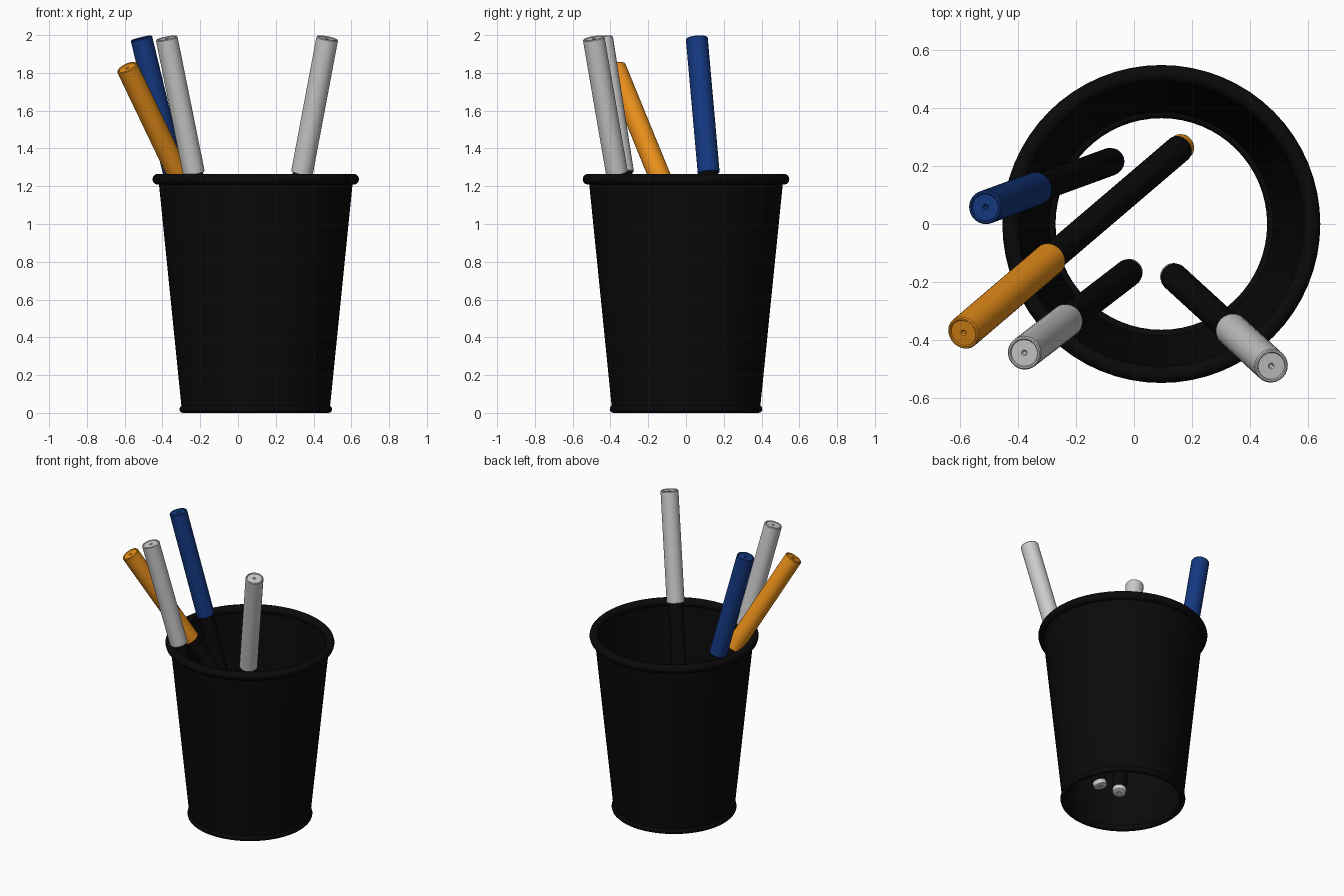
import bpy, bmesh, math
from mathutils import Vector

if "Cube" in bpy.data.objects:
    bpy.data.objects.remove(bpy.data.objects["Cube"])


def material(name, rgb):
    m = bpy.data.materials.new(name)
    m.diffuse_color = (*rgb, 1)
    m.use_nodes = True
    m.node_tree.nodes["Principled BSDF"].inputs["Base Color"].default_value = m.diffuse_color
    return m


BLACK = material("black", (0.003, 0.003, 0.003))
BLUE = material("blue", (0.007, 0.04, 0.22))
ORANGE = material("orange", (0.8, 0.27, 0.01))


def lathe(name, profile, segments, mat=None, closed=False):
    """Spin a (radius, height) profile around z."""
    bm = bmesh.new()
    verts = [bm.verts.new((r, 0, z)) for r, z in profile]
    edges = [bm.edges.new(p) for p in zip(verts, verts[1:])]
    if closed:
        edges.append(bm.edges.new((verts[-1], verts[0])))
    bmesh.ops.spin(bm, geom=verts + edges, cent=(0, 0, 0), axis=(0, 0, 1),
                   angle=math.tau, steps=segments, use_duplicate=False)
    bmesh.ops.remove_doubles(bm, verts=bm.verts, dist=1e-5)
    bmesh.ops.recalc_face_normals(bm, faces=bm.faces)
    mesh = bpy.data.meshes.new(name)
    bm.to_mesh(mesh)
    bm.free()
    obj = bpy.data.objects.new(name, mesh)
    bpy.context.collection.objects.link(obj)
    if mat:
        mesh.materials.append(mat)
    bpy.ops.object.select_all(action='DESELECT')
    obj.select_set(True)
    bpy.context.view_layer.objects.active = obj
    bpy.ops.object.shade_smooth_by_angle(angle=math.radians(35))
    return obj


def ring_profile(major, minor, z, n=12):
    return [(major + minor * math.cos(math.tau * i / n),
             z + minor * math.sin(math.tau * i / n)) for i in range(n)]


# Cup: thin tapered wall open at both ends, with a rolled rim and base ring
cup = [
    lathe("cup_wall", [(0.392, 0.02), (0.515, 1.237), (0.505, 1.237), (0.382, 0.02)],
          64, BLACK, closed=True),
    lathe("cup_rim", ring_profile(0.518, 0.029, 1.237), 64, BLACK, closed=True),
    lathe("cup_base_ring", ring_profile(0.384, 0.02, 0.02), 64, BLACK, closed=True),
]
for part in cup:
    part.location = (0.094, 0, 0)

# Pens: coloured cap above, black barrel, coloured end plug
LENGTH, CAP, PLUG = 1.87, 0.74, 0.055
R, B = 0.058, 0.048
CAP_PROFILE = [(0, LENGTH - 0.012), (0.006, LENGTH - 0.01), (0.01, LENGTH - 0.004),
               (0.046, LENGTH - 0.004), (0.049, LENGTH), (0.054, LENGTH),
               (R, LENGTH - 0.005), (R, LENGTH - CAP + 0.004),
               (R - 0.004, LENGTH - CAP), (B - 0.004, LENGTH - CAP)]
BARREL_PROFILE = [(0, PLUG - 0.02), (B - 0.003, PLUG - 0.02), (B, PLUG - 0.017),
                  (B, LENGTH - CAP + 0.03), (0, LENGTH - CAP + 0.03)]
PLUG_PROFILE = [(0, 0.008), (0.008, 0.006), (0.012, 0), (0.034, 0),
                (0.042, 0.004), (0.045, 0.012), (0.045, PLUG), (0, PLUG)]

pens = [
    ("blue_pen", BLUE, (-0.512, 0.057, 1.985), (-0.074, 0.217)),
    ("orange_pen", ORANGE, (-0.588, -0.376, 1.83), (0.17, 0.271)),
    ("left_grey_pen", None, (-0.378, -0.444, 1.985), (-0.012, -0.163)),
    ("right_grey_pen", None, (0.473, -0.489, 1.985), (0.132, -0.177)),
]
for name, mat, top, foot in pens:
    run = math.hypot(top[0] - foot[0], top[1] - foot[1])
    base = Vector((*foot, top[2] - math.sqrt(LENGTH ** 2 - run ** 2)))
    tilt = (Vector(top) - base).to_track_quat('Z', 'Y')
    for part, profile, m in (("cap", CAP_PROFILE, mat), ("barrel", BARREL_PROFILE, BLACK),
                             ("end_plug", PLUG_PROFILE, mat)):
        obj = lathe(f"{name}_{part}", profile, 32, m)
        obj.location = base
        obj.rotation_mode = 'QUATERNION'
        obj.rotation_quaternion = tilt
